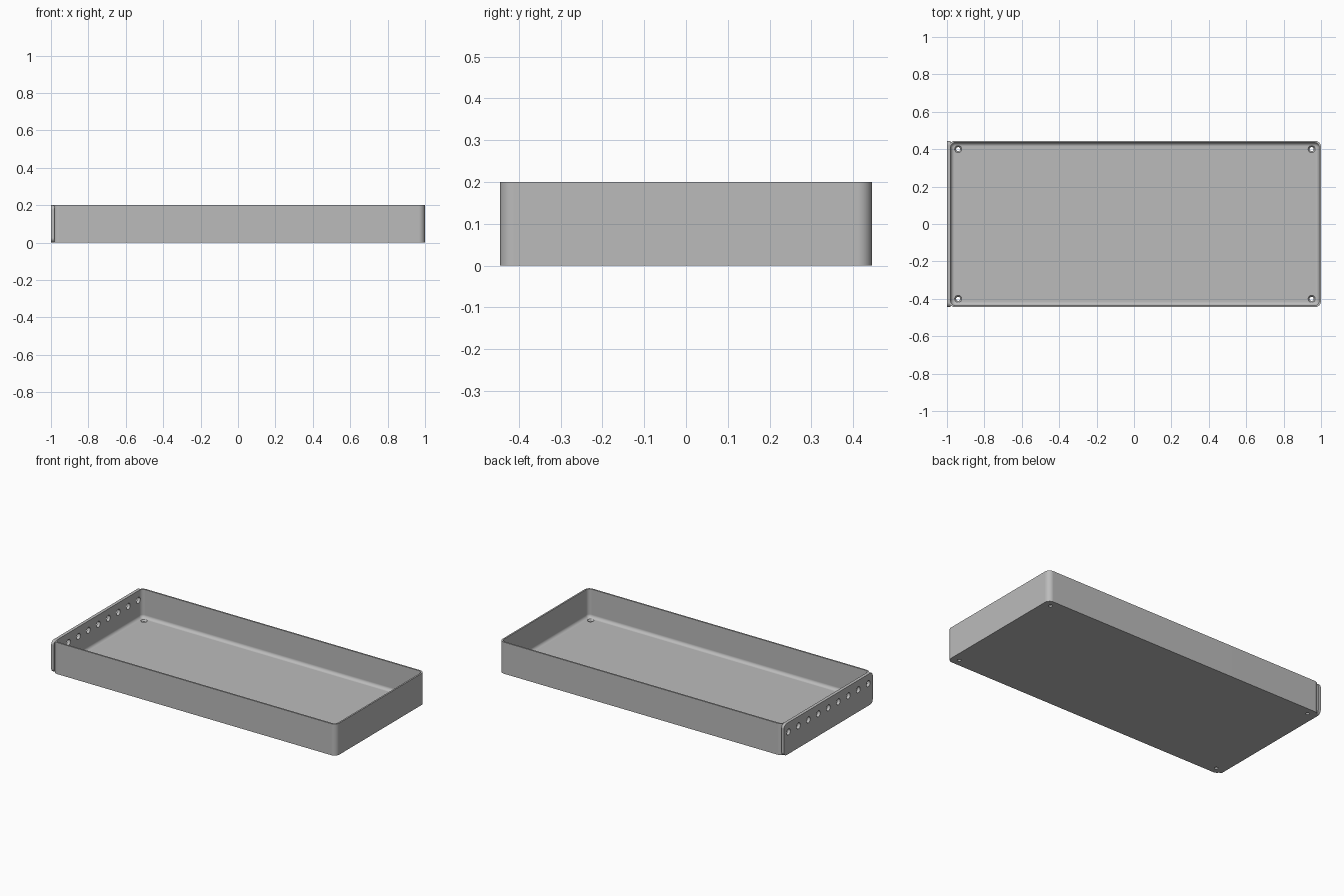
import bpy, bmesh, math
from mathutils import Matrix, Vector

if "Cube" in bpy.data.objects:
    bpy.data.objects.remove(bpy.data.objects["Cube"], do_unlink=True)

grey = bpy.data.materials.new("plain_grey")
grey.use_nodes = True
grey.diffuse_color = (0.5, 0.5, 0.5, 1)
grey.node_tree.nodes["Principled BSDF"].inputs["Base Color"].default_value = (0.5, 0.5, 0.5, 1)

WIDTH, DEPTH, HEIGHT = 1.99, 0.89, 0.2
CENTRE = 0.005
WALL, FLOOR, CORNER, FILLET = 0.01, 0.02, 0.034, 0.02


def rounded_rect(w, d, r, steps=8):
    """Corner points of a rounded rectangle, counter-clockwise."""
    pts = []
    for k, (sx, sy) in enumerate([(1, 1), (-1, 1), (-1, -1), (1, -1)]):
        for i in range(steps + 1):
            a = math.pi / 2 * (k + i / steps)
            pts.append((sx * (w / 2 - r) + r * math.cos(a), sy * (d / 2 - r) + r * math.sin(a)))
    return pts


def loft(name, rings, matrix):
    """Skin a list of (points, height) rings and close both ends."""
    bm = bmesh.new()
    loops = [[bm.verts.new((x, y, z)) for x, y in pts] for pts, z in rings]
    n = len(loops[0])
    for a, b in zip(loops, loops[1:]):
        for i in range(n):
            j = (i + 1) % n
            bm.faces.new((a[i], a[j], b[j], b[i]))
    bm.faces.new(loops[0][::-1])
    bm.faces.new(loops[-1])
    bmesh.ops.transform(bm, matrix=matrix, verts=bm.verts)
    bmesh.ops.recalc_face_normals(bm, faces=bm.faces)
    mesh = bpy.data.meshes.new(name)
    bm.to_mesh(mesh)
    bm.free()
    mesh.materials.append(grey)
    obj = bpy.data.objects.new(name, mesh)
    bpy.context.collection.objects.link(obj)
    return obj


def cutter(name, places, profile, turn):
    """One hidden mesh of round pegs, each following (radius, height) pairs."""
    bm = bmesh.new()
    for p in places:
        m = Matrix.Translation(Vector(p)) @ turn
        loops = []
        for r, z in profile:
            loops.append([bm.verts.new(m @ Vector((r * math.cos(i * math.tau / 24),
                          r * math.sin(i * math.tau / 24), z))) for i in range(24)])
        for a, b in zip(loops, loops[1:]):
            for i in range(24):
                j = (i + 1) % 24
                bm.faces.new((a[i], a[j], b[j], b[i]))
        bm.faces.new(loops[0][::-1])
        bm.faces.new(loops[-1])
    bmesh.ops.recalc_face_normals(bm, faces=bm.faces)
    mesh = bpy.data.meshes.new(name)
    bm.to_mesh(mesh)
    bm.free()
    mesh.materials.append(grey)
    obj = bpy.data.objects.new(name, mesh)
    bpy.context.collection.objects.link(obj)
    obj.hide_render = True
    return obj


def finish(obj, cutters):
    """Cut the holes, then shade smooth with crisp edges."""
    bpy.ops.object.select_all(action='DESELECT')
    obj.select_set(True)
    bpy.context.view_layer.objects.active = obj
    for c in cutters:
        mod = obj.modifiers.new("holes", 'BOOLEAN')
        mod.operation, mod.solver, mod.object = 'DIFFERENCE', 'EXACT', c
        bpy.ops.object.modifier_apply(modifier=mod.name)
    bpy.ops.object.shade_smooth_by_angle(angle=math.radians(30))
    mod = obj.modifiers.new("flat_normals", 'WEIGHTED_NORMAL')
    mod.keep_sharp = True


# Tray: outer wall, rim, inner wall, filleted foot and floor
def inset(d):
    return rounded_rect(WIDTH - 2 * d, DEPTH - 2 * d, CORNER - d)


rings = [(inset(0), 0), (inset(0), HEIGHT), (inset(WALL), HEIGHT)]
for i in range(9):
    a = math.pi / 2 * i / 8
    rings.append((inset(WALL + FILLET * (1 - math.cos(a))), FLOOR + FILLET * (1 - math.sin(a))))
tray = loft("tray", rings, Matrix.Translation((CENTRE, 0, 0)))

# End plate: upright slab with rounded corners on the right end
upright = Matrix(((0, 0, 1, 0), (1, 0, 0, 0), (0, 1, 0, HEIGHT / 2), (0, 0, 0, 1)))
outline = rounded_rect(DEPTH, HEIGHT, 0.025)
end_plate = loft("end_plate", [(outline, -1), (outline, -0.982)], upright)

# Countersunk screw holes in the floor corners
screws = cutter("screw_hole_cutter",
                [(CENTRE + sx * 0.945, sy * 0.4, 0) for sx in (-1, 1) for sy in (-1, 1)],
                [(0.011, -0.02), (0.011, 0.01), (0.019, FLOOR), (0.019, 0.03)], Matrix())

# Row of nine round holes through the end wall and plate
row = cutter("row_hole_cutter", [(-0.99, i * 0.1, 0.14) for i in range(-4, 5)],
             [(0.019, -0.03), (0.019, 0.03)], Matrix.Rotation(math.pi / 2, 4, 'Y'))

finish(tray, [screws, row])
finish(end_plate, [row])
for c in (screws, row):
    bpy.data.objects.remove(c, do_unlink=True)
